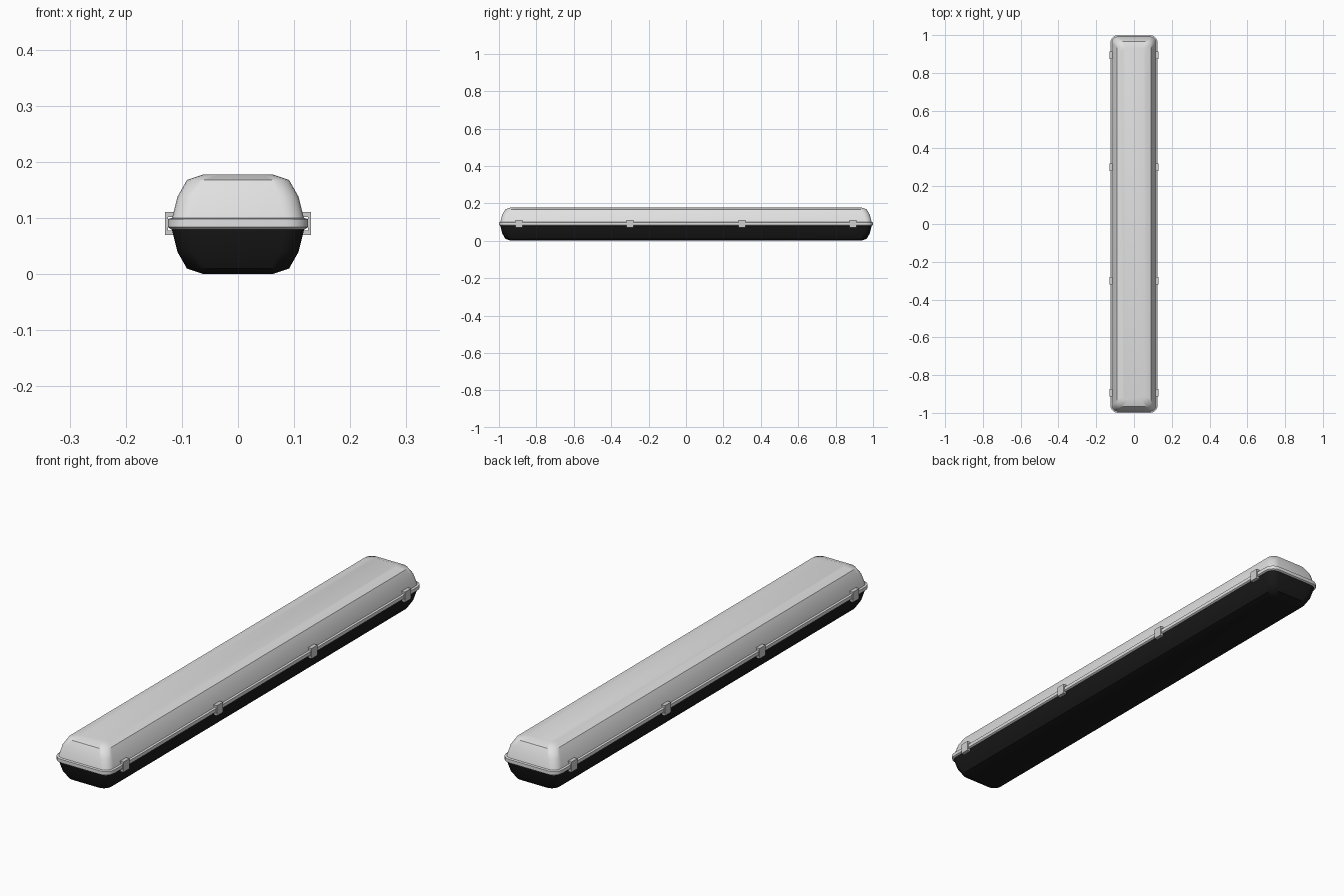
import bpy, bmesh, math

cube = bpy.data.objects.get("Cube")
if cube:
    bpy.data.objects.remove(cube, do_unlink=True)


def material(name, rgb):
    m = bpy.data.materials.new(name)
    m.use_nodes = True
    m.diffuse_color = (*rgb, 1)
    m.node_tree.nodes["Principled BSDF"].inputs["Base Color"].default_value = (*rgb, 1)
    return m


pale = material("pale grey cover", (0.75, 0.75, 0.75))
black = material("black housing", (0.01, 0.01, 0.01))
clip_grey = material("clip grey", (0.62, 0.62, 0.62))

HALF_X, HALF_Y = 0.125, 1.0


def finish(name, bm, mat, angle):
    bmesh.ops.recalc_face_normals(bm, faces=bm.faces)
    mesh = bpy.data.meshes.new(name)
    bm.to_mesh(mesh)
    bm.free()
    mesh.materials.append(mat)
    obj = bpy.data.objects.new(name, mesh)
    bpy.context.collection.objects.link(obj)
    bpy.ops.object.select_all(action="DESELECT")
    obj.select_set(True)
    bpy.context.view_layer.objects.active = obj
    bpy.ops.object.shade_smooth_by_angle(angle=math.radians(angle))
    return obj


def rounded_ring(bm, half_x, z, radius, steps=5):
    """Rounded rectangle inset equally from the long sides and the ends."""
    half_y = HALF_Y - (HALF_X - half_x)
    ring = []
    for corner, (sx, sy) in enumerate([(1, 1), (-1, 1), (-1, -1), (1, -1)]):
        for i in range(steps + 1):
            a = math.pi / 2 * (corner + i / steps)
            ring.append(bm.verts.new((sx * (half_x - radius) + radius * math.cos(a),
                                      sy * (half_y - radius) + radius * math.sin(a), z)))
    return ring


def loft(name, profile, mat):
    """Stack rounded rectangles given as (half width, height, corner radius)."""
    bm = bmesh.new()
    rings = [rounded_ring(bm, *p) for p in profile]
    for low, high in zip(rings, rings[1:]):
        for i in range(len(low)):
            j = (i + 1) % len(low)
            bm.faces.new((low[i], low[j], high[j], high[i]))
    bm.faces.new(rings[0])
    bm.faces.new(rings[-1])
    return finish(name, bm, mat, 40)


# Half-width, distance from the seam and corner radius of both shells
shell = [(0.118, 0.0, 0.034), (0.108, 0.04, 0.034), (0.091, 0.07, 0.032), (0.061, 0.08, 0.026)]
loft("diffuser_cover", [(x, 0.098 + d, r) for x, d, r in shell], pale)
loft("base_housing", [(x, 0.08 - d, r) for x, d, r in shell], black)

# Rim flange between the shells
loft("rim_flange", [(0.119, 0.08, 0.034), (0.125, 0.084, 0.04),
                    (0.125, 0.098, 0.04), (0.119, 0.1, 0.034)], pale)

# C-shaped latches gripping the flange along both sides
section = [(0.115, 0.07), (0.13, 0.07), (0.13, 0.111), (0.115, 0.111),
           (0.115, 0.102), (0.125, 0.102), (0.125, 0.078), (0.115, 0.078)]
for side, side_name in ((1, "left"), (-1, "right")):
    for n, y in enumerate((-0.893, -0.3, 0.3, 0.893), 1):
        bm = bmesh.new()
        face = bm.faces.new([bm.verts.new((side * x, y - 0.019, z)) for x, z in section])
        moved = bmesh.ops.extrude_face_region(bm, geom=[face])["geom"]
        bmesh.ops.translate(bm, vec=(0, 0.038, 0),
                            verts=[v for v in moved if isinstance(v, bmesh.types.BMVert)])
        finish(f"{side_name}_latch_{n}", bm, clip_grey, 30)
